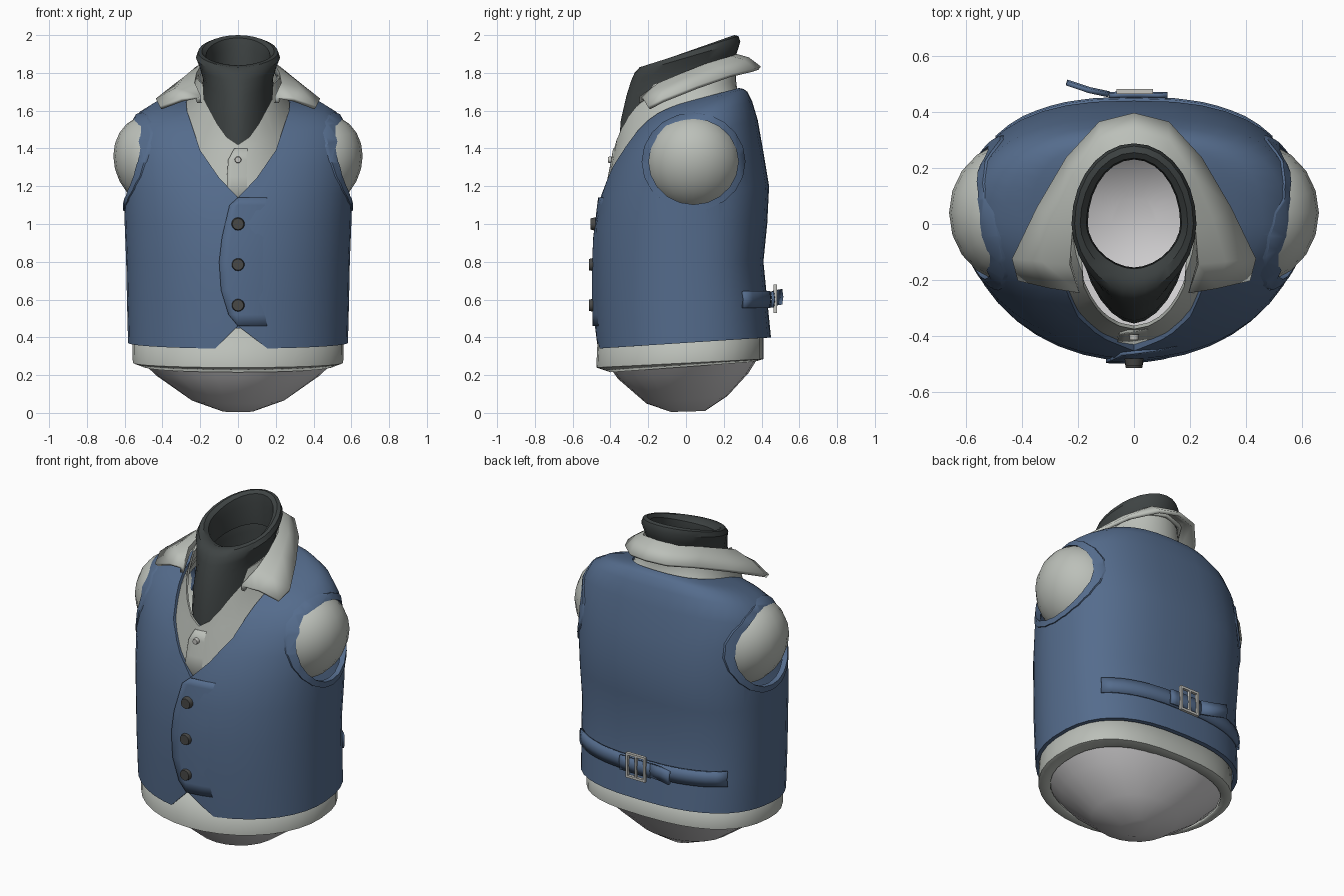
import bpy, bmesh, math
from mathutils import Vector, Matrix
from mathutils.bvhtree import BVHTree

if "Cube" in bpy.data.objects:
    bpy.data.objects.remove(bpy.data.objects["Cube"], do_unlink=True)


def material(name, r, g, b):
    m = bpy.data.materials.new(name)
    m.use_nodes = True
    m.diffuse_color = (r, g, b, 1)
    m.node_tree.nodes["Principled BSDF"].inputs["Base Color"].default_value = (r, g, b, 1)
    return m


BLUE = material("vest blue", .09, .15, .265)
SHIRT = material("shirt grey", .50, .525, .485)
DARK = material("neck charcoal", .048, .056, .056)
BODY = material("body white", .62, .61, .62)
BUTTON = material("button grey", .065, .065, .062)
METAL = material("buckle silver", .55, .55, .52)


def make(name, bm, mat, thick=0, offset=-1):
    me = bpy.data.meshes.new(name)
    bm.to_mesh(me)
    bm.free()
    ob = bpy.data.objects.new(name, me)
    bpy.context.collection.objects.link(ob)
    me.materials.append(mat)
    bpy.ops.object.select_all(action="DESELECT")
    ob.select_set(True)
    bpy.context.view_layer.objects.active = ob
    bpy.ops.object.shade_smooth_by_angle(angle=math.radians(40))
    if thick:
        mod = ob.modifiers.new("thickness", "SOLIDIFY")
        mod.thickness, mod.offset = thick, offset
        bpy.ops.object.modifier_apply(modifier=mod.name)
    return ob


def grid(bm, rows, closed=False):
    vs = [[bm.verts.new(p) for p in r] for r in rows]
    n = len(rows[0])
    for lo, hi in zip(vs, vs[1:]):
        for i in range(n if closed else n - 1):
            j = (i + 1) % n
            bm.faces.new((lo[i], lo[j], hi[j], hi[i]))
    return vs


def loft(rings, n=36, ef=1.0, eb=1.0, grow=0):
    """Rings are (front z, back z, half width, front y, back y)."""
    rows = []
    for zf, zb, rx, yf, yb in rings:
        rx, yf, yb = rx + grow, yf - grow, yb + grow
        row = []
        for i in range(n):
            a = math.tau * i / n
            c, s = math.cos(a), math.sin(a)
            e = ef if s < 0 else eb
            x = math.copysign(abs(c) ** e, c) * rx
            y = abs(s) ** e * (yf if s < 0 else yb)
            row.append((x, y, zf + (zb - zf) * (y - yf) / (yb - yf)))
        rows.append(row)
    bm = bmesh.new()
    vs = grid(bm, rows, True)
    return bm, vs


def prism(points, axis, lo, hi):
    """Temporary cutter: a 2D outline pushed along x or y."""
    place = (lambda p, d: (d, *p)) if axis == "x" else (lambda p, d: (p[0], d, p[1]))
    bm = bmesh.new()
    vs = grid(bm, [[place(p, d) for p in points] for d in (lo, hi)], True)
    for row in vs:
        bm.faces.new(row)
    bmesh.ops.recalc_face_normals(bm, faces=bm.faces)
    return make("cutter", bm, BLUE)


def cut(ob, cutter, operation="DIFFERENCE"):
    mod = ob.modifiers.new("cut", "BOOLEAN")
    mod.object, mod.operation, mod.solver = cutter, operation, "EXACT"
    bpy.context.view_layer.objects.active = ob
    bpy.ops.object.modifier_apply(modifier=mod.name)
    bpy.data.objects.remove(cutter, do_unlink=True)
    bpy.context.view_layer.objects.active = ob
    ob.select_set(True)
    bpy.ops.object.shade_smooth_by_angle(angle=math.radians(40))


def mirrored(half):
    return half + [(-x, z) for x, z in reversed(half) if x > 0]


def arm_cutter(ry, rz):
    pts = [(.04 + ry * math.cos(math.tau * i / 20), 1.33 + rz * math.sin(math.tau * i / 20))
           for i in range(20)]
    return prism(pts, "x", -1, 1)


def surface_y(tree, x, z, side):
    hit = tree.ray_cast(Vector((x, 2 * side, z)), Vector((0, -side, 0)))[0]
    return hit.y if hit else .4 * side


# Vest shell with neckline, hem notch and armholes
VEST = [(.34, .40, .582, -.475, .45), (.6, .6, .588, -.49, .43), (.8, .8, .592, -.49, .41),
        (1.0, 1.0, .6, -.48, .43), (1.15, 1.2, .605, -.45, .44), (1.3, 1.38, .605, -.40, .41),
        (1.4, 1.55, .59, -.345, .38), (1.48, 1.65, .54, -.29, .35), (1.53, 1.70, .46, -.25, .325),
        (1.57, 1.715, .37, -.21, .305), (1.6, 1.72, .27, -.17, .28)]
bm, _ = loft(VEST, 40, 1, .78)
vest_tree = BVHTree.FromBMesh(bm)
vest = make("vest", bm, BLUE, .025)
cut(vest, prism(mirrored([(0, 1.14), (.1, 1.245), (.2, 1.39), (.27, 1.6), (.3, 1.9)]), "y", -1, 0))
cut(vest, prism([(0, .46), (-.13, .33), (-.1, .2), (.1, .2), (.17, .33)], "y", -1, 0))
cut(vest, arm_cutter(.24, .23))

# Raised trim around the armholes
bm, _ = loft(VEST, 40, 1, .78, .007)
trim = make("armhole_trim", bm, BLUE, .03)
cut(trim, arm_cutter(.275, .26), "INTERSECT")
cut(trim, arm_cutter(.237, .227))

# Shirt shoulders bulging through the armholes
for name, s in (("left_sleeve", 1), ("right_sleeve", -1)):
    bm = bmesh.new()
    bmesh.ops.create_uvsphere(bm, u_segments=20, v_segments=12, radius=1)
    for v in bm.verts:
        x = v.co.x
        v.co = (s * (.42 + .24 * x), .04 + .255 * v.co.y, 1.325 + .255 * v.co.z + .035 * x)
    bmesh.ops.delete(bm, geom=[v for v in bm.verts if abs(v.co.x) < .41], context="VERTS")
    bmesh.ops.recalc_face_normals(bm, faces=bm.faces)
    make(name, bm, SHIRT)

# Shirt hem below the vest and rounded body underneath
bm, _ = loft([(.215, .27, .5, -.40, .36), (.24, .285, .557, -.475, .41), (.45, .45, .56, -.465, .41)],
             36, 1, .78)
make("shirt_hem", bm, SHIRT, .012)
bm, vs = loft([(.005, .01, .08, -.08, .1), (.05, .09, .25, -.21, .22), (.18, .21, .43, -.36, .33),
               (.25, .29, .51, -.41, .38)], 24, 1, .9)
bm.faces.new(list(reversed(vs[0])))
make("lower_body", bm, BODY)

# Shirt front and neck band, open at the throat
bm, _ = loft([(1.05, 1.66, .40, -.44, .30), (1.25, 1.69, .36, -.41, .28), (1.42, 1.72, .30, -.375, .27),
              (1.58, 1.76, .25, -.35, .265), (1.70, 1.86, .22, -.32, .265)], 36)
shirt_tree = BVHTree.FromBMesh(bm)
shirt = make("shirt_front", bm, SHIRT, .012)
cut(shirt, prism(mirrored([(0, 1.42), (.06, 1.46), (.11, 1.53), (.18, 1.66), (.2, 2)]), "y", -1, -.08))

# High tilted neck with rolled rim
NECK = [(1.42, 1.66, .2, -.355, .25), (1.55, 1.75, .195, -.345, .25), (1.68, 1.84, .185, -.315, .25),
        (1.76, 1.91, .205, -.29, .27), (1.80, 1.965, .223, -.272, .288), (1.83, 1.995, .212, -.245, .278),
        (1.84, 2.0, .192, -.2, .255), (1.825, 1.985, .17, -.16, .235), (1.76, 1.93, .165, -.155, .23),
        (1.66, 1.80, .175, -.2, .235)]
bm, _ = loft(NECK, 28, 1.1)
make("high_neck", bm, DARK)

# Folded collar: inner and outer edge from the nape to the tip
HALF = [((0, .275, 1.89), (0, .39, 1.825)), ((.12, .245, 1.88), (.12, .36, 1.815)),
        ((.195, .11, 1.84), (.235, .235, 1.785)), ((.225, -.02, 1.79), (.34, .06, 1.725)),
        ((.235, -.14, 1.74), (.43, -.12, 1.655)), ((.205, -.245, 1.67), (.41, -.197, 1.615))]
sections = []
for inner, outer in HALF:
    a, b = Vector(inner), Vector(outer)
    sections.append([a - Vector((0, 0, .03)), a, a.lerp(b, .45) + Vector((0, 0, .012)), b])
flip = [[Vector((-p.x, p.y, p.z)) for p in row] for row in reversed(sections[1:])]
bm = bmesh.new()
grid(bm, flip + sections)
bmesh.ops.recalc_face_normals(bm, faces=bm.faces)
make("collar", bm, SHIRT, .022, 0)


# Overlapping button edges on the vest and the shirt
def overlap(name, tree, edge, right, mat, lift):
    rows = []
    for z, left in edge:
        row = []
        for i in range(7):
            x = left + (right - left) * i / 6
            row.append((x, surface_y(tree, x, z, -1) - lift * (1 - 1.3 * i / 6), z))
        rows.append(row)
    bm = bmesh.new()
    grid(bm, rows)
    make(name, bm, mat, .012)


overlap("vest_overlap", vest_tree, [(.46, 0), (.52, -.05), (.65, -.09), (.8, -.1), (.93, -.085),
                                    (1.1, -.045), (1.14, 0)], .2, BLUE, .013)
overlap("shirt_placket", shirt_tree, [(1.1, -.06), (1.25, -.058), (1.34, -.052), (1.40, -.02)], .08, SHIRT, .009)


# Buttons
def button(name, tree, z, radius, depth, mat):
    bm = bmesh.new()
    bmesh.ops.create_cone(bm, cap_ends=True, segments=14, radius1=radius, radius2=radius * .85, depth=depth)
    spot = Matrix.Translation((0, surface_y(tree, 0, z, -1) - .012, z))
    bm.transform(spot @ Matrix.Rotation(math.pi / 2, 4, "X"))
    make(name, bm, mat)


for i, z in enumerate((.57, .785, 1.0)):
    button(f"vest_button_{i + 1}", vest_tree, z, .035, .025, BUTTON)
button("shirt_button", shirt_tree, 1.34, .018, .02, METAL)


# Back strap with loose tail and buckle
def strap(name, path, half):
    bm = bmesh.new()
    grid(bm, [[(x, y, z - half), (x, y + .006, z), (x, y, z + half)] for x, y, z in path])
    bmesh.ops.recalc_face_normals(bm, faces=bm.faces)
    make(name, bm, BLUE, .016, 0)


def back_path(x0, x1, lift, steps):
    xs = [x0 + (x1 - x0) * i / steps for i in range(steps + 1)]
    return [(x, surface_y(vest_tree, x, .6, 1) + lift, .6) for x in xs]


strap("back_strap", back_path(-.49, .49, .01, 20), .044)
strap("strap_fold", back_path(-.09, .12, .03, 6), .042)
strap("strap_tail", [(-.09, .46, .605), (-.16, .475, .61), (-.24, .502, .615)], .04)

bm = bmesh.new()
for x, z, w, h in ((-.055, .605, .014, .15), (.06, .605, .014, .15), (.002, .673, .12, .014),
                   (.002, .537, .12, .014), (.002, .605, .012, .13)):
    bmesh.ops.create_cube(bm, size=1, matrix=Matrix.Translation((x, .473, z)) @ Matrix.Diagonal((w, .018, h, 1)))
make("buckle", bm, METAL)
